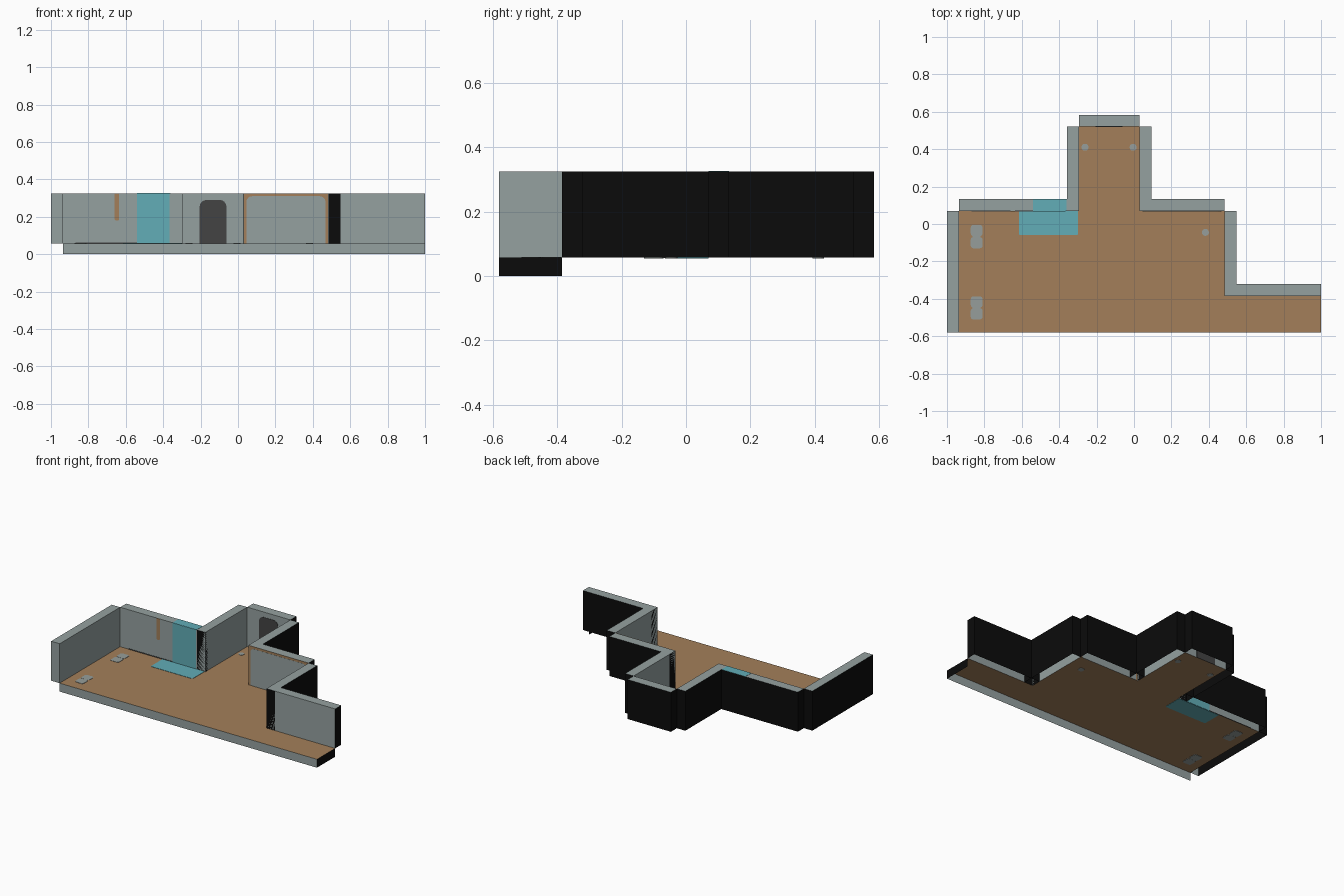
import bpy, math

if "Cube" in bpy.data.objects:
    bpy.data.objects.remove(bpy.data.objects["Cube"])


def mat(name, r, g, b):
    lin = lambda c: ((c / 255 + 0.055) / 1.055) ** 2.4 if c > 10 else c / 255 / 12.92
    m = bpy.data.materials.new(name)
    m.diffuse_color = (lin(r), lin(g), lin(b), 1)
    m.use_nodes = True
    m.node_tree.nodes["Principled BSDF"].inputs["Base Color"].default_value = m.diffuse_color
    return m


GREY = mat("wall grey", 149, 161, 160)
BLACK = mat("outer black", 11, 11, 11)
BROWN = mat("floor brown", 163, 127, 90)
TEAL = mat("teal", 98, 173, 183)
DARK = mat("door dark", 68, 68, 68)
LIGHT = mat("floor spot grey", 150, 158, 155)

F, T = 0.057, 0.325          # floor height, wall top
X0, X1, X2, X3, X4 = -0.935, -0.295, 0.03, 0.483, 1.0
Y0, Y1, Y2, Y3 = -0.58, -0.385, 0.07, 0.52
W = 0.064                    # wall thickness


def mesh(name, verts, faces, mats, idx=None):
    me = bpy.data.meshes.new(name)
    me.from_pydata(verts, [], faces)
    for m in mats:
        me.materials.append(m)
    if idx:
        for p, i in zip(me.polygons, idx):
            p.material_index = i
    ob = bpy.data.objects.new(name, me)
    bpy.context.collection.objects.link(ob)
    return ob


def wall(name, a, b, start=BLACK, end=BLACK):
    """Hollow wall with open bottom; inner face runs a->b, thickness to the left."""
    dx, dy = b[0] - a[0], b[1] - a[1]
    l = math.hypot(dx, dy)
    nx, ny = -dy / l * W, dx / l * W
    ring = [a, b, (b[0] + nx, b[1] + ny), (a[0] + nx, a[1] + ny)]
    v = [(x, y, z) for z in (F, T) for x, y in ring]
    faces = [(0, 1, 5, 4), (4, 5, 6, 7), (2, 3, 7, 6), (1, 2, 6, 5), (3, 0, 4, 7)]
    return mesh(name, v, faces, [GREY, BLACK],
                [0, 0, 1, int(end is BLACK), int(start is BLACK)])


def plate(name, pts, place, m, t=0.002):
    """Thin prism over a 2D outline; place maps (u, v, height) to 3D."""
    n = len(pts)
    v = [place(u, w, h) for h in (-t, t) for u, w in pts]
    f = [tuple(range(n))[::-1], tuple(range(n, 2 * n))]
    f += [(i, (i + 1) % n, n + (i + 1) % n, n + i) for i in range(n)]
    return mesh(name, v, f, [m])


def rrect(u0, u1, v0, v1, r=0.0, rb=0.0):
    """Rectangle with rounded top (r) and bottom (rb) corners."""
    pts = []
    for cu, cv, a0, q in ((u1 - r, v1 - r, 0, r), (u0 + r, v1 - r, 90, r),
                          (u0 + rb, v0 + rb, 180, rb), (u1 - rb, v0 + rb, 270, rb)):
        for k in range(5 if q else 1):
            a = math.radians(a0 + k * 22.5)
            pts.append((cu + q * math.cos(a), cv + q * math.sin(a)))
    return pts


on_floor = lambda u, v, h: (u, v, F + h)
on_back = lambda y: (lambda u, v, h: (u, y - h, v))

# Floor sheet
outline = [(X0, Y0), (X4, Y0), (X4, Y1), (X3, Y1), (X3, Y2), (X2, Y2),
           (X2, Y3), (X1, Y3), (X1, Y2), (X0, Y2)]
mesh("floor", [(x, y, F) for x, y in outline], [tuple(range(len(outline)))], [BROWN])

# Front skirt and its right end
mesh("front_skirt", [(X0, Y0, 0), (X4, Y0, 0), (X4, Y1, 0),
                     (X0, Y0, F), (X4, Y0, F), (X4, Y1, F)],
     [(0, 1, 4, 3), (1, 2, 5, 4)], [GREY, BLACK], [0, 1])

# Walls, following the room round from the front left
wall("left_wall", (X0, Y0), (X0, Y2), start=GREY)
wall("back_left_wall", (X0, Y2), (X1, Y2))
wall("alcove_left_wall", (X1, Y2), (X1, Y3))
wall("alcove_back_wall", (X1, Y3), (X2, Y3))
wall("alcove_right_wall", (X2, Y3), (X2, Y2))
wall("back_right_wall", (X2, Y2), (X3, Y2))
wall("right_wall", (X3, Y2), (X3, Y1))
wall("far_right_wall", (X3, Y1), (X4, Y1))

# Teal panel: rug, wall strip and wall top
plate("rug", rrect(-0.615, -0.30, -0.06, Y2, 0, 0.008), on_floor, TEAL)
plate("wall_panel", rrect(-0.54, -0.365, F, T), on_back(Y2), TEAL)
plate("panel_top", rrect(-0.54, -0.36, Y2, Y2 + W),
      lambda u, v, h: (u, v, T + h), TEAL, 0.001)

# Painted details on the back walls
plate("hanging_strip", rrect(-0.66, -0.635, 0.18, T, 0, 0.01), on_back(Y2), BROWN)
plate("skirting_line", rrect(-0.87, -0.54, F, F + 0.005), on_back(Y2), DARK)
plate("door", rrect(-0.205, -0.062, F, 0.29, 0.035), on_back(Y3), DARK)
plate("window_frame", rrect(X2 + 0.002, X3 - 0.002, F, T), on_back(Y2), BROWN, 0.001)
plate("window_pane", rrect(0.045, 0.468, F, 0.31, 0.03), on_back(Y2), GREY)

# Floor spots: two double pads and three round marks
for i, y in enumerate((-0.035, -0.10, -0.417, -0.48)):
    plate(f"pad_{i}", rrect(-0.873, -0.81, y - 0.03, y + 0.03, 0.014, 0.014), on_floor, LIGHT)
for i, y in enumerate((-0.067, -0.448)):
    plate(f"pad_link_{i}", rrect(-0.863, -0.82, y - 0.02, y + 0.02), on_floor, LIGHT, 0.0015)
for i, (x, y) in enumerate(((-0.262, 0.41), (-0.005, 0.41), (0.382, -0.045))):
    plate(f"round_mark_{i}", rrect(x - 0.018, x + 0.018, y - 0.018, y + 0.018, 0.015, 0.015),
          on_floor, LIGHT)
